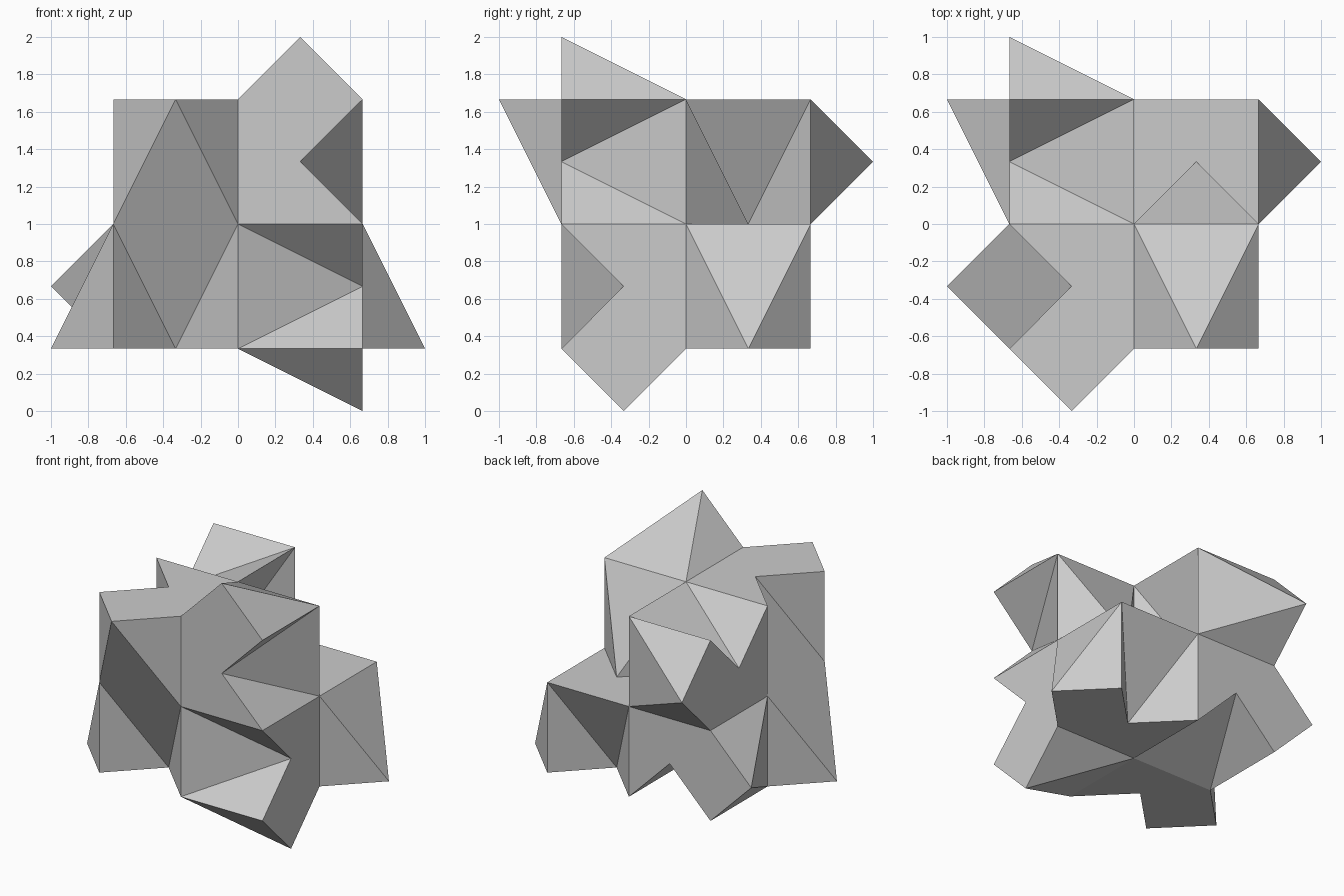
import bpy
import bmesh
from itertools import product
from mathutils import Vector

if "Cube" in bpy.data.objects:
    bpy.data.objects.remove(bpy.data.objects["Cube"], do_unlink=True)

DIRS = {s + a: Vector([(1 if s == "+" else -1) * (a == b) for b in "xyz"])
        for s in "+-" for a in "xyz"}
AXIS = {name: name[1] for name in DIRS}


def octant(signs):
    return tuple(1 if s == "+" else -1 for s in signs)


# Shaped cube faces: cube octant, face direction, edge the apex leans over, bump (1) or dent (-1)
SHAPED = [
    ("--+", "-y", "+z", 1), ("---", "-y", "-z", -1), ("+--", "-y", "+x", -1),
    ("+-+", "+x", "-y", -1), ("++-", "+x", "-z", 1),
    ("+-+", "+z", "-y", 1), ("-++", "+z", "-x", -1),
    ("--+", "-x", "+z", -1), ("---", "-x", "-z", 1), ("-+-", "-x", "+y", 1),
    ("-++", "+y", "-x", 1), ("++-", "+y", "-z", -1),
    ("+--", "-z", "+x", 1), ("-+-", "-z", "+y", -1),
    ("+-+", "+y", "-z", 1), ("-++", "+x", "-z", -1),
]

# Seven cubes: one upper back corner is left out
cubes = [o for o in product((-1, 1), repeat=3) if o != (1, 1, 1)]

# Apex points, found by face, and by the edge and plane of the flat face that meets them
peaks, edge_points = {}, {}
for signs, face, lean, kind in SHAPED:
    edge_mid = Vector(octant(signs)) + DIRS[face] + DIRS[lean]
    apex = edge_mid + DIRS[face] * kind
    peaks[octant(signs), face] = (apex, lean)
    edge_points[tuple(edge_mid), AXIS[lean]] = apex

bm = bmesh.new()


def add_face(points):
    bm.faces.new([bm.verts.new(p / 3 + Vector((0, 0, 1))) for p in points])


for cube, (face, n) in product(cubes, DIRS.items()):
    if tuple(Vector(cube) + 2 * n) in [tuple(Vector(c)) for c in cubes]:
        continue
    centre = Vector(cube) + n
    u = Vector((n.y, n.z, n.x))
    v = n.cross(u)
    sides = [v, -u, -v, u]
    outline = []
    for i, side in enumerate(sides):
        a = centre + side + sides[i - 1]
        b = centre + side + sides[(i + 1) % 4]
        if (cube, face) in peaks:
            # Sloping triangles; the side in the neighbouring plane stays open
            apex, lean = peaks[cube, face]
            if side != DIRS[lean]:
                add_face([a, b, apex])
        else:
            # Flat face, notched or extended to the neighbouring apexes
            outline.append(a)
            point = edge_points.get((tuple(centre + side), AXIS[face]))
            if point is not None:
                outline.append(point)
    if outline:
        add_face(outline)

bmesh.ops.remove_doubles(bm, verts=bm.verts, dist=0.001)
mesh = bpy.data.meshes.new("faceted_block")
bm.to_mesh(mesh)
bm.free()

# Plain grey finish
grey = bpy.data.materials.new("light_grey")
grey.use_nodes = True
colour = (0.6, 0.6, 0.6, 1)
grey.diffuse_color = colour
grey.node_tree.nodes["Principled BSDF"].inputs["Base Color"].default_value = colour
mesh.materials.append(grey)

block = bpy.data.objects.new("faceted_block", mesh)
bpy.context.scene.collection.objects.link(block)
